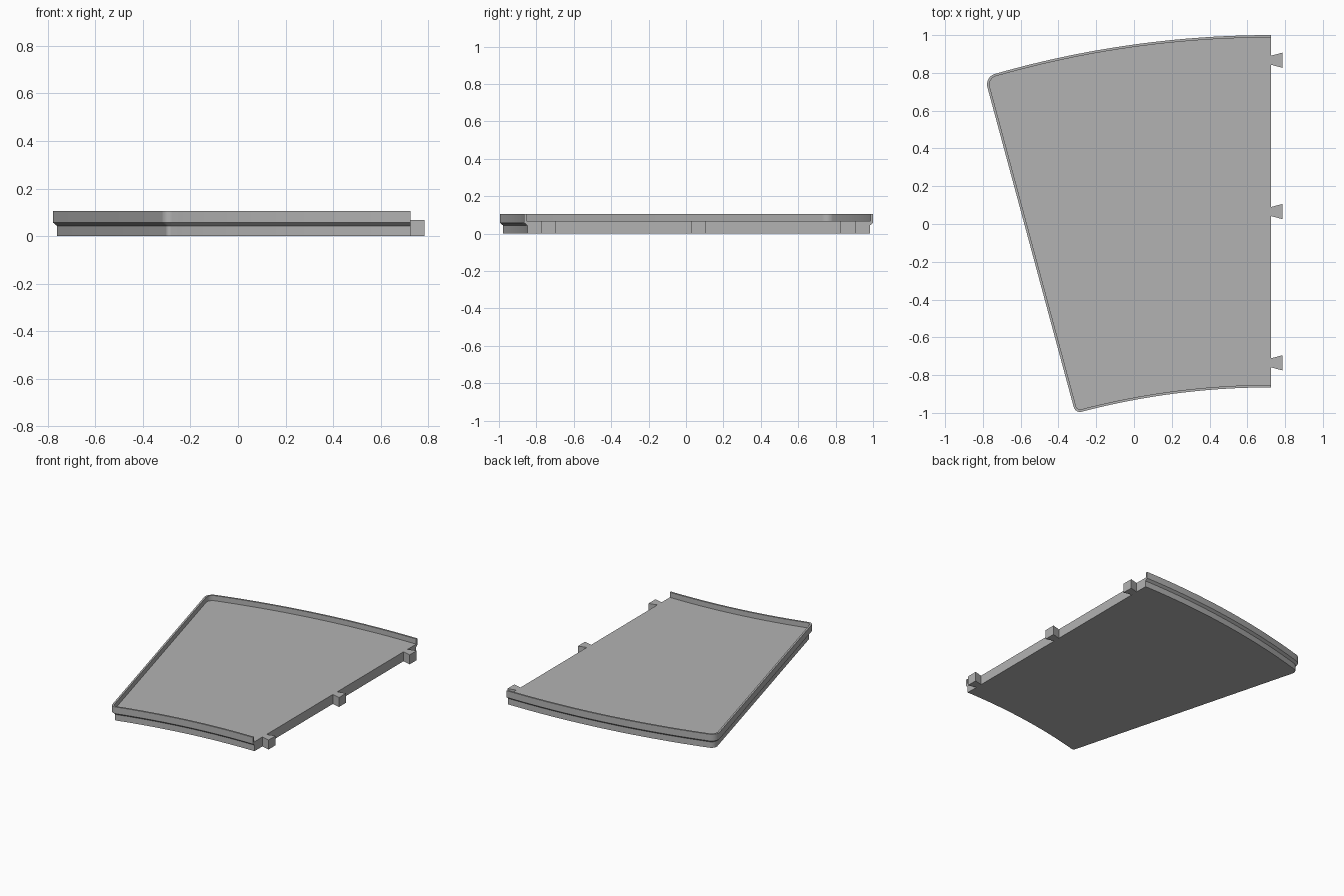
import bpy, bmesh, math
from mathutils import Vector

if "Cube" in bpy.data.objects:
    bpy.data.objects.remove(bpy.data.objects["Cube"])

grey = bpy.data.materials.new("light grey")
grey.diffuse_color = (0.45, 0.45, 0.45, 1)
grey.use_nodes = True
grey.node_tree.nodes["Principled BSDF"].inputs["Base Color"].default_value = grey.diffuse_color

RIGHT = 0.725          # straight joining edge
FLOOR = 0.068          # tray floor height


def finish(name, bm):
    bmesh.ops.recalc_face_normals(bm, faces=bm.faces)
    me = bpy.data.meshes.new(name)
    bm.to_mesh(me)
    bm.free()
    ob = bpy.data.objects.new(name, me)
    bpy.context.collection.objects.link(ob)
    me.materials.append(grey)
    return ob


def on_circle(c, r, a):
    return c + r * Vector((math.cos(a), math.sin(a)))


# Outline: back arc, rounded corner, slanted side, rounded corner, front arc
tilt = math.radians(195.1)
side_n = Vector((math.cos(tilt), math.sin(tilt)))
side_u = Vector((side_n.y, -side_n.x))
side_p = Vector((-0.5515, -0.1085))
back_r, front_r = 5.3, 3.965
back_c = Vector((RIGHT, 1.0 - back_r))
front_c = Vector((RIGHT, -0.865 - front_r))


def fillet_centre(c, dist, r):
    q = side_p - side_n * r - c
    b = q.dot(side_u)
    s = -b + math.sqrt(b * b - q.length_squared + dist * dist)
    return c + q + side_u * s


def angle_from(c, p):
    return math.atan2(p.y - c.y, p.x - c.x)


r1, r2 = 0.058, 0.035
f1 = fillet_centre(back_c, back_r - r1, r1)
f2 = fillet_centre(front_c, front_r + r2, r2)
a1, a2 = angle_from(back_c, f1), angle_from(front_c, f2)
outline = []           # (point, outward normal)


def add_arc(c, r, start, end, n, sign=1):
    for i in range(n + 1):
        a = start + (end - start) * i / n
        outline.append((on_circle(c, r, a), sign * on_circle(Vector((0, 0)), 1, a)))


add_arc(back_c, back_r, math.pi / 2, a1, 40)
outline.pop()
add_arc(f1, r1, a1, tilt, 12)
add_arc(f2, r2, tilt, a2 + math.pi, 12)
outline.pop()
add_arc(front_c, front_r, a2, math.pi / 2, 32, -1)

# Tray panel: stepped edge profile (inset, height) swept round the outline
profile = [(0.017, 0), (0.017, 0.043), (0, 0.057), (0, 0.105),
           (0.013, 0.105), (0.013, FLOOR)]
bm = bmesh.new()
loops = []
for inset, z in profile:
    loops.append([bm.verts.new((*(p - n * inset), z)) for p, n in outline])
for lo, hi in zip(loops, loops[1:]):
    for i in range(len(lo) - 1):
        bm.faces.new((lo[i], lo[i + 1], hi[i + 1], hi[i]))
bm.faces.new(loops[0])
bm.faces.new(loops[-1])
bm.faces.new([l[0] for l in loops] + [l[-1] for l in reversed(loops)])
panel = finish("tray_panel", bm)
bpy.context.view_layer.objects.active = panel
panel.select_set(True)
bpy.ops.object.shade_smooth_by_angle(angle=math.radians(25))

# Dovetail tabs along the joining edge
for k, y in enumerate((0.867, 0.066, -0.735)):
    bm = bmesh.new()
    shape = [(RIGHT, -0.024), (0.785, -0.04), (0.785, 0.04), (RIGHT, 0.024)]
    base = bm.faces.new([bm.verts.new((x, y + dy, 0)) for x, dy in shape])
    ext = bmesh.ops.extrude_face_region(bm, geom=[base], use_keep_orig=True)
    top = [v for v in ext["geom"] if isinstance(v, bmesh.types.BMVert)]
    bmesh.ops.translate(bm, verts=top, vec=(0, 0, FLOOR))
    finish(f"dovetail_tab_{k + 1}", bm)
